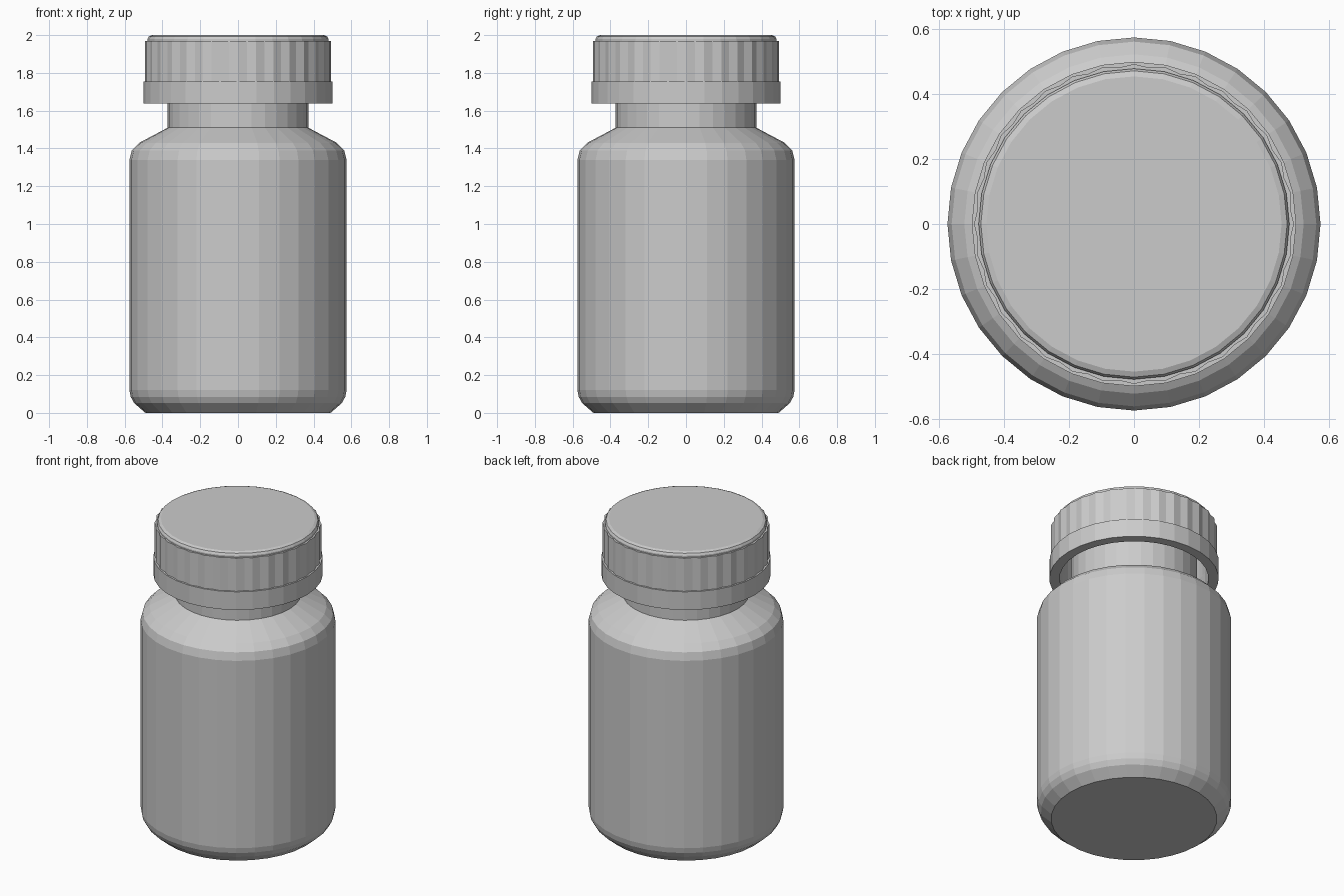
import bpy, bmesh, math

if "Cube" in bpy.data.objects:
    bpy.data.objects.remove(bpy.data.objects["Cube"])

plastic = bpy.data.materials.new("grey_plastic")
plastic.diffuse_color = (0.6, 0.6, 0.6, 1)
plastic.use_nodes = True
plastic.node_tree.nodes["Principled BSDF"].inputs["Base Color"].default_value = plastic.diffuse_color


def lathe(name, profile, sides=32, ridge=0.0, closed=False):
    """Spin (radius, z, ridged) points; ridged rings pull in every second vertex."""
    bm = bmesh.new()
    rings = []
    for p in profile:
        ridged = len(p) > 2
        ring = []
        for i in range(sides):
            a = 2 * math.pi * i / sides
            r = p[0] - (ridge if ridged and i % 2 else 0)
            ring.append(bm.verts.new((r * math.cos(a), r * math.sin(a), p[1])))
        rings.append(ring)
    pairs = list(zip(rings, rings[1:]))
    if closed:
        pairs.append((rings[-1], rings[0]))
    for lo, hi in pairs:
        for i in range(sides):
            j = (i + 1) % sides
            bm.faces.new((lo[i], lo[j], hi[j], hi[i]))
    if not closed:
        bm.faces.new(rings[0][::-1])
        bm.faces.new(rings[-1])
    bmesh.ops.recalc_face_normals(bm, faces=bm.faces)
    mesh = bpy.data.meshes.new(name)
    bm.to_mesh(mesh)
    bm.free()
    mesh.materials.append(plastic)
    obj = bpy.data.objects.new(name, mesh)
    bpy.context.collection.objects.link(obj)
    return obj


# Bottle: chamfered base, straight wall, sloped shoulder, neck running into the cap
lathe("bottle_body", [
    (0.49, 0), (0.55, 0.052), (0.568, 0.085), (0.575, 0.12),
    (0.575, 1.34), (0.562, 1.39), (0.523, 1.43),
    (0.372, 1.51), (0.372, 1.9)])

# Plain band around the open bottom of the cap
lathe("cap_band", [
    (0.44, 1.637), (0.5, 1.637), (0.5, 1.755), (0.44, 1.755)], closed=True)

# Ridged grip wall
lathe("cap_grip", [
    (0.44, 1.75), (0.493, 1.75, True), (0.493, 1.97, True), (0.44, 1.97)],
    sides=64, ridge=0.009, closed=True)

# Rounded lid on top
lathe("cap_lid", [
    (0.46, 1.92), (0.479, 1.965), (0.479, 1.98), (0.472, 1.993), (0.455, 2.0)])
